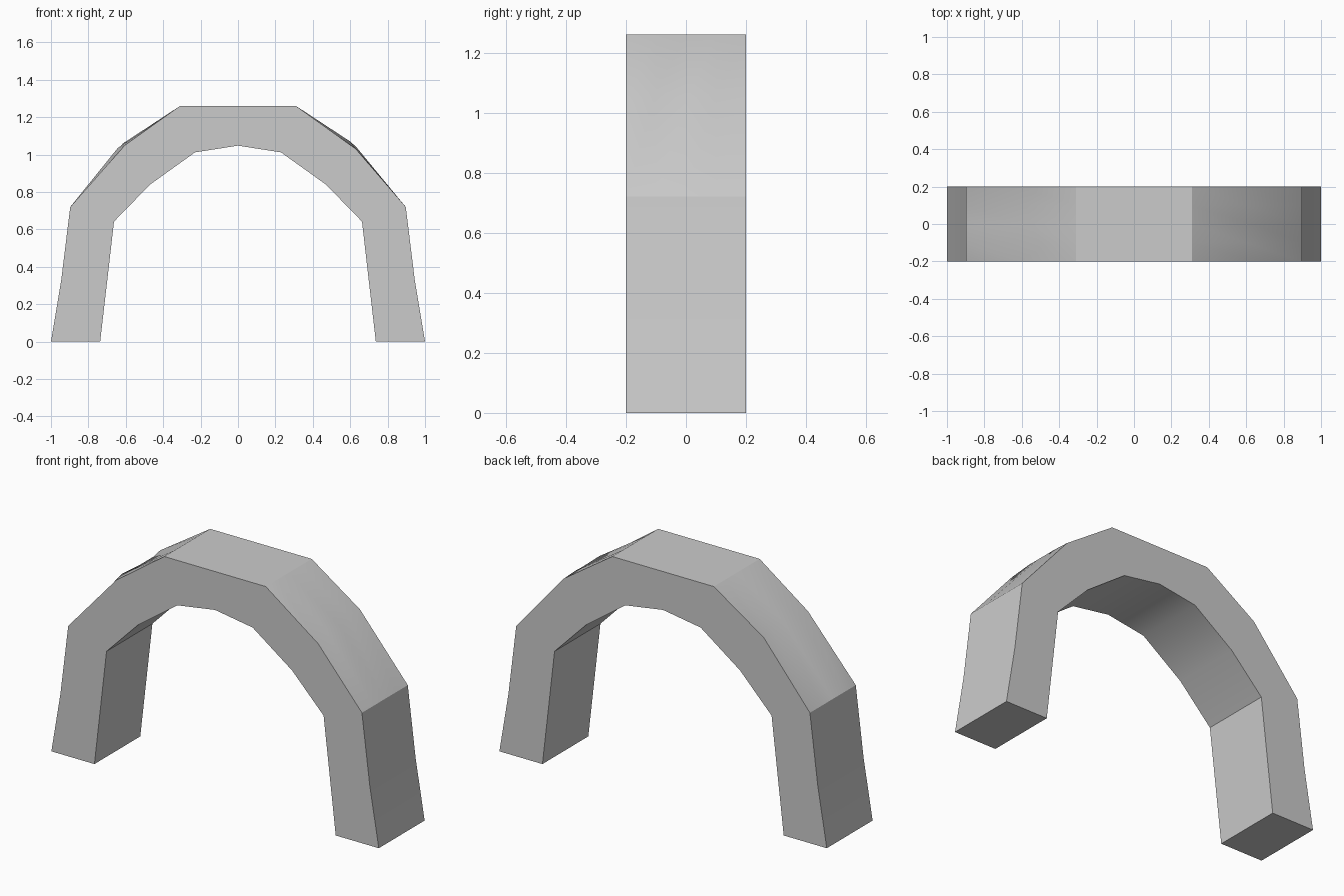
import bpy, bmesh, math

if "Cube" in bpy.data.objects:
    bpy.data.objects.remove(bpy.data.objects["Cube"])

# Half profiles of the arch (x, z), from the foot upwards
outer = [(1.0, 0.0), (0.945, 0.33), (0.897, 0.72), (0.62, 1.05), (0.31, 1.26)]
inner = [(0.737, 0.0), (0.70, 0.32), (0.663, 0.642), (0.47, 0.84), (0.23, 1.012)]
SHOULDER = 3

# Depth slices and the uneven shoulder edges (x, z) on the right and left
depths = [-0.2, -0.1, 0.0, 0.1, 0.2]
right_edge = [(0.63, 1.03), (0.60, 1.07), (0.633, 1.04), (0.605, 1.065), (0.605, 1.06)]
left_edge = [(-0.605, 1.05), (-0.643, 1.035), (-0.60, 1.06), (-0.585, 1.072), (-0.615, 1.06)]


def arch_ring(i):
    """Closed outline of the arch at one depth slice."""
    right, left = list(outer), [(-x, z) for x, z in outer]
    right[SHOULDER], left[SHOULDER] = right_edge[i], left_edge[i]
    return (right + left[::-1] + [(-x, z) for x, z in inner]
            + [(0.0, 1.048)] + inner[::-1])


# Arch body: outline lofted through the depth slices, capped front and back
bm = bmesh.new()
rings = [[bm.verts.new((x, y, z)) for x, z in arch_ring(i)]
         for i, y in enumerate(depths)]
for a, b in zip(rings, rings[1:]):
    n = len(a)
    for k in range(n):
        bm.faces.new((a[k], a[(k + 1) % n], b[(k + 1) % n], b[k]))
bm.faces.new(rings[0])
bm.faces.new(rings[-1][::-1])
bmesh.ops.recalc_face_normals(bm, faces=bm.faces)

mesh = bpy.data.meshes.new("stone_arch")
bm.to_mesh(mesh)
bm.free()
arch = bpy.data.objects.new("stone_arch", mesh)
bpy.context.collection.objects.link(arch)

# Soft shading along the curve, crisp front and back edges
bpy.context.view_layer.objects.active = arch
arch.select_set(True)
bpy.ops.object.shade_smooth_by_angle(angle=math.radians(30))
